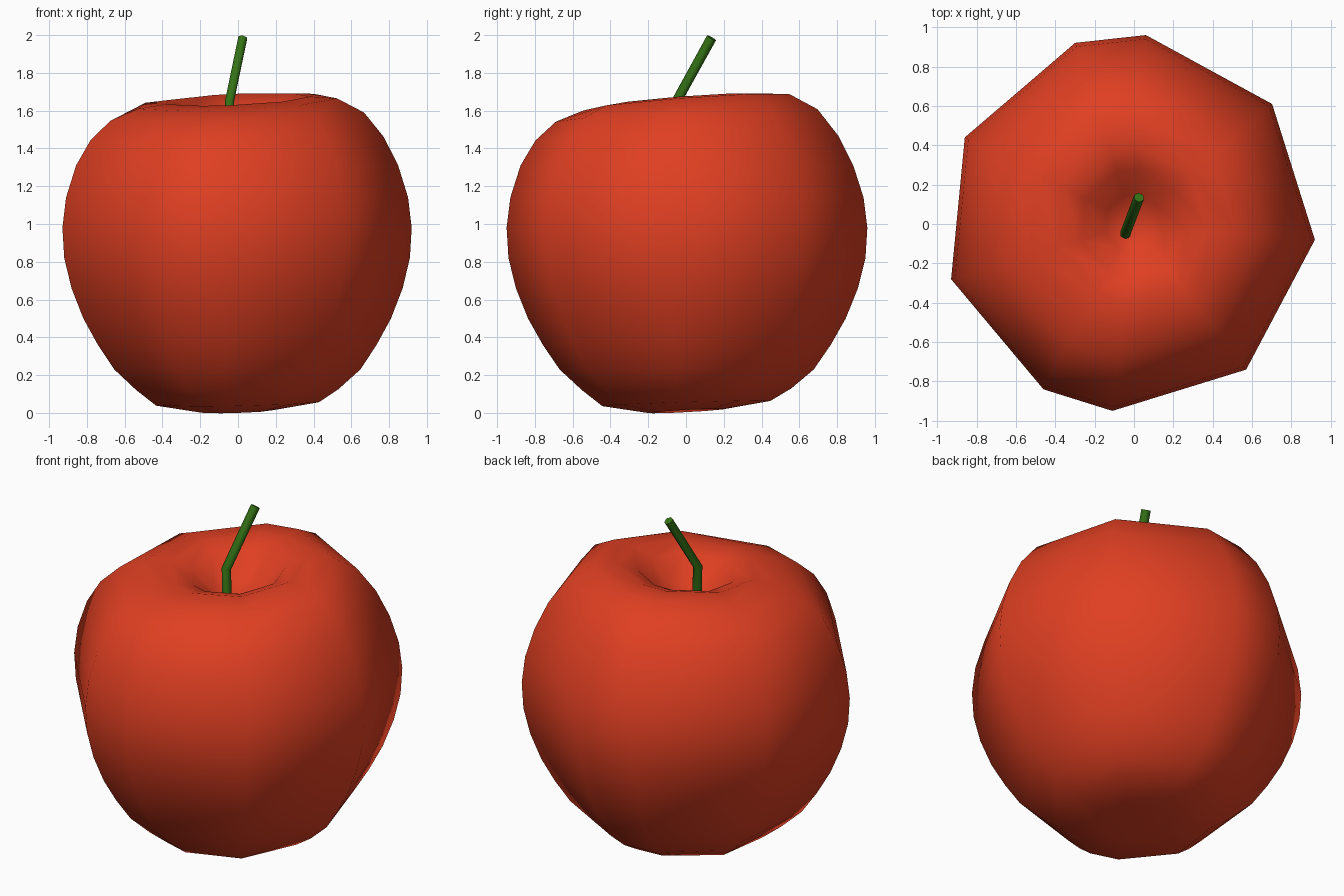
import bpy, bmesh
from math import cos, sin, radians

if "Cube" in bpy.data.objects:
    bpy.data.objects.remove(bpy.data.objects["Cube"])


def material(name, rgb):
    m = bpy.data.materials.new(name)
    m.diffuse_color = (*rgb, 1)
    m.use_nodes = True
    m.node_tree.nodes["Principled BSDF"].inputs["Base Color"].default_value = m.diffuse_color
    return m


# Apple body: uneven nine-sided lathe (angle in degrees, radius at the widest ring)
columns = [(-52.4, .934), (-5, .923), (41, .93), (86.4, .962), (108, .968),
           (152.9, .966), (196.8, .971), (241.3, .958), (263.4, .956)]
# Profile rings: radius, height, amount of lean
rings = [(.20, .01, .7), (.45, .05, .4), (.56, .125, .1), (.68, .23, 0),
         (.77, .36, 0), (.85, .50, 0), (.915, .66, 0), (.955, .82, 0),
         (.965, .98, 0), (.945, 1.14, 0), (.89, 1.31, 0), (.81, 1.455, .2),
         (.70, 1.575, .6), (.55, 1.645, 1), (.40, 1.66, 1), (.28, 1.62, 1),
         (.15, 1.50, 1)]

bm = bmesh.new()
loops = []
for r, z, lean in rings:
    loop = []
    for angle, radius in columns:
        a = radians(angle)
        x, y = r * radius / .965 * cos(a), r * radius / .965 * sin(a)
        loop.append(bm.verts.new((x, y, z + lean * (.045 * x + .075 * y))))
    loops.append(loop)
n = len(columns)
for low, high in zip(loops, loops[1:]):
    for i in range(n):
        j = (i + 1) % n
        bm.faces.new((low[i], low[j], high[j], high[i]))
# Close the base and the stem hollow
base = bm.verts.new((0, 0, .03))
hollow = bm.verts.new((-.03, -.03, 1.43))
for i in range(n):
    j = (i + 1) % n
    bm.faces.new((base, loops[0][j], loops[0][i]))
    bm.faces.new((hollow, loops[-1][i], loops[-1][j]))
for f in bm.faces:
    f.smooth = True
bmesh.ops.recalc_face_normals(bm, faces=bm.faces)
mesh = bpy.data.meshes.new("apple_body")
bm.to_mesh(mesh)
bm.free()
body = bpy.data.objects.new("apple_body", mesh)
bpy.context.collection.objects.link(body)
mesh.materials.append(material("red_skin", (.74, .05, .016)))

# Bent stem
curve = bpy.data.curves.new("stem", 'CURVE')
curve.dimensions = '3D'
curve.bevel_depth = .027
curve.bevel_resolution = 1
curve.use_fill_caps = True
path = [(-.04, -.05, 1.40), (-.045, -.05, 1.65), (.025, .135, 1.985)]
spline = curve.splines.new('POLY')
spline.points.add(len(path) - 1)
for p, co in zip(spline.points, path):
    p.co = (*co, 1)
stem = bpy.data.objects.new("stem", curve)
bpy.context.collection.objects.link(stem)
curve.materials.append(material("green_stem", (.035, .17, .008)))
